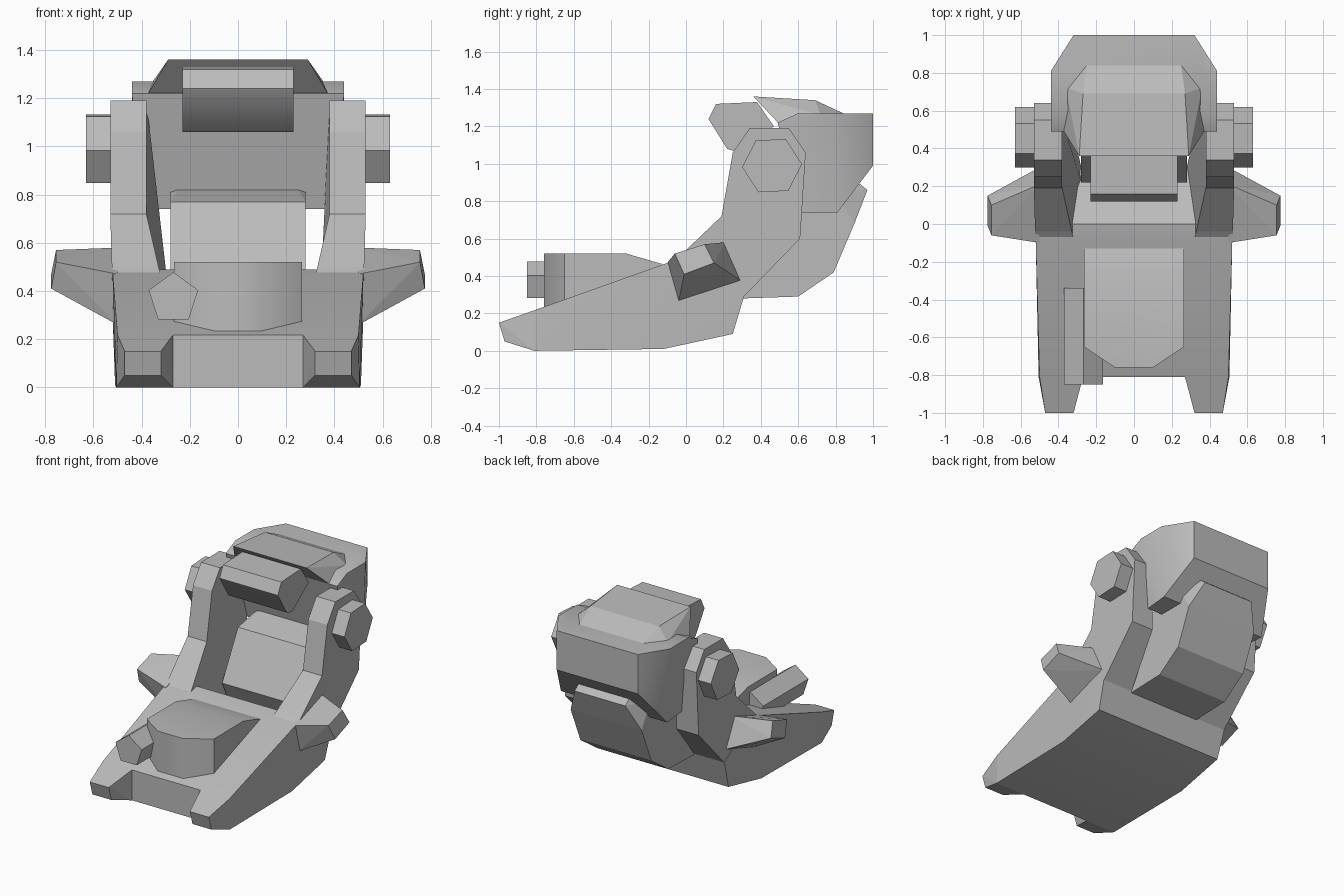
import bpy, bmesh, math

cube = bpy.data.objects.get("Cube")
if cube:
    bpy.data.objects.remove(cube, do_unlink=True)

GREY = (0.5, 0.5, 0.5, 1)
mat = bpy.data.materials.new("plain grey")
mat.use_nodes = True
mat.diffuse_color = GREY
mat.node_tree.nodes["Principled BSDF"].inputs["Base Color"].default_value = GREY


def finish(name, bm, mirror=False, smooth=0):
    """Turn a bmesh into a shaded object, optionally mirrored across x."""
    bmesh.ops.recalc_face_normals(bm, faces=bm.faces)
    mesh = bpy.data.meshes.new(name)
    bm.to_mesh(mesh)
    bm.free()
    mesh.materials.append(mat)
    ob = bpy.data.objects.new(name, mesh)
    bpy.context.collection.objects.link(ob)
    if mirror:
        ob.modifiers.new("Mirror", 'MIRROR').use_clip = False
    if smooth:
        bpy.ops.object.select_all(action='DESELECT')
        ob.select_set(True)
        bpy.context.view_layer.objects.active = ob
        bpy.ops.object.shade_smooth_by_angle(angle=math.radians(smooth))
    return ob


def hull(name, points, both=True, **kw):
    """Convex block; with both, each point also appears at -x."""
    bm = bmesh.new()
    for x, y, z in points:
        bm.verts.new((x, y, z))
        if both:
            bm.verts.new((-x, y, z))
    res = bmesh.ops.convex_hull(bm, input=bm.verts)
    junk = {v for v in res["geom_interior"] if isinstance(v, bmesh.types.BMVert)}
    bmesh.ops.delete(bm, geom=list(junk), context='VERTS')
    bmesh.ops.dissolve_limit(bm, angle_limit=0.02, verts=bm.verts, edges=bm.edges)
    return finish(name, bm, **kw)


def slab(name, profile, inner, outer, **kw):
    """Side profile (y, z) spanning x from inner(z) to outer(z)."""
    bm = bmesh.new()
    a = [bm.verts.new((inner(z), y, z)) for y, z in profile]
    b = [bm.verts.new((outer(z), y, z)) for y, z in profile]
    bm.faces.new(a)
    bm.faces.new(b[::-1])
    for i in range(len(a)):
        j = (i + 1) % len(a)
        bm.faces.new((a[i], a[j], b[j], b[i]))
    return finish(name, bm, **kw)


def ring(cx, cz, r, n, start):
    return [(cx + r * math.cos(start + i * math.tau / n),
             cz + r * math.sin(start + i * math.tau / n)) for i in range(n)]


# Sole: wedge body and two toe prongs
hull("sole", [(.505, -.81, 0), (.5, -.81, .217), (.52, -.1, .47), (.52, 0, .49),
              (.52, .31, .29), (.51, .25, .09), (.51, -.12, .01)], smooth=25)
hull("toe_prongs", [(.27, -.81, 0), (.505, -.81, 0), (.27, -.81, .217), (.5, -.81, .217),
                    (.32, -1, .15), (.47, -1, .15), (.32, -.97, .05), (.47, -.97, .05)],
     both=False, mirror=True)

# Uprights that carry the ankle
slab("side_arms", [(-.1, .45), (-.04, .5), (.19, .72), (.25, 1.06), (.34, 1.19), (.55, 1.19),
                   (.64, 1.06), (.61, .6), (.3, .28), (.2, .25)],
     lambda z: .38 - max(0, .72 - z) * .23, lambda z: .53 - max(0, .72 - z) * .03,
     mirror=True)

# Hexagonal pivot bolts
slab("pivot_bolts", ring(.46, .99, .16, 6, .05), lambda z: .5, lambda z: .63, mirror=True)

# Tapered side spurs
hull("side_spurs", [(.5, -.1, .47), (.5, -.04, .26), (.5, .3, .37), (.5, .21, .58),
                    (.755, -.06, .52), (.755, .1, .57), (.775, .15, .47), (.775, -.01, .41)],
     both=False, mirror=True)

# Heel block with a sloped front panel
hull("heel", [(.28, .22, .44), (.28, .3, .28), (.28, .6, .29), (.28, .79, .42),
              (.28, .9, .68), (.2, .97, .86), (.2, .92, .9), (.28, .8, .85),
              (.28, .4, .77)])

# Ankle housing, its raised lid and the front bar
hull("ankle_housing", [(.44, .49, 1.22), (.44, .6, 1.27), (.44, .81, 1.27), (.32, 1, 1.27),
                       (.32, 1, .99), (.42, .81, .74), (.4, .62, .74)], smooth=35)
hull("ankle_lid", [(.29, .36, 1.36), (.27, .69, 1.34), (.25, .84, 1.27),
                   (.39, .52, 1.19), (.36, .72, 1.26)])
slab("front_bar", [(.12, 1.24), (.16, 1.32), (.38, 1.33), (.47, 1.2), (.28, 1.06), (.22, 1.08)],
     lambda z: -.23, lambda z: .23, smooth=50)

# Rounded toe cap
outline = [(.265, -.13), (.265, -.65), (.1, -.76)]
hull("toe_cap", [(x, y, .2) for x, y in outline] + [(x, y, .52) for x, y in outline[1:]] +
     [(.265, -.32, .52), (.265, -.13, .465)], smooth=45)

# Five-sided tube beside the toe cap
pent = ring(-.268, .37, .108, 5, math.pi / 2)
hull("toe_tube", [(x, y, z) for x, z in pent for y in (-.85, -.34)], both=False)
